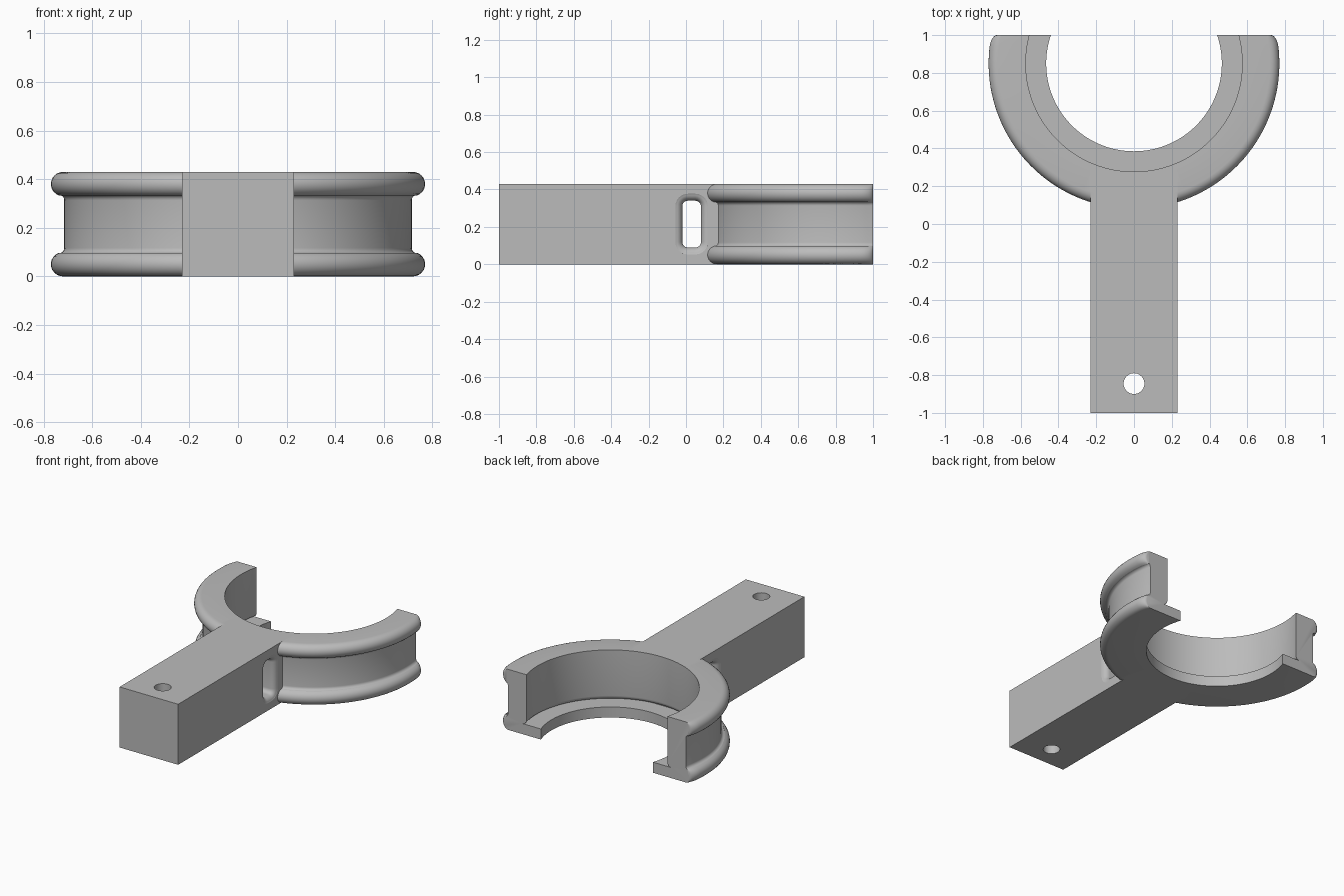
import bpy, bmesh, math

if "Cube" in bpy.data.objects:
    bpy.data.objects.remove(bpy.data.objects["Cube"])

H = 0.43          # overall height
CY = 0.85         # ring centre in y
HW = 0.23         # half width of the handle

grey = bpy.data.materials.new("plain grey")
grey.diffuse_color = (0.5, 0.5, 0.5, 1)
grey.use_nodes = True
grey.node_tree.nodes["Principled BSDF"].inputs["Base Color"].default_value = grey.diffuse_color


def arc(cx, cy, r, a0, a1, n=6):
    return [(cx + r * math.cos(math.radians(a0 + (a1 - a0) * i / n)),
             cy + r * math.sin(math.radians(a0 + (a1 - a0) * i / n))) for i in range(n + 1)]


def loft(name, sections):
    """Closed solid through a list of equal-length closed sections."""
    bm = bmesh.new()
    rings = [[bm.verts.new(p) for p in s] for s in sections]
    n = len(rings[0])
    for a, b in zip(rings, rings[1:]):
        for i in range(n):
            j = (i + 1) % n
            bm.faces.new((a[i], a[j], b[j], b[i]))
    bm.faces.new(rings[0])
    bm.faces.new(rings[-1])
    bmesh.ops.recalc_face_normals(bm, faces=bm.faces)
    me = bpy.data.meshes.new(name)
    bm.to_mesh(me)
    bm.free()
    me.materials.append(grey)
    ob = bpy.data.objects.new(name, me)
    bpy.context.collection.objects.link(ob)
    return ob


def boolean(target, other, op):
    mod = target.modifiers.new(op, 'BOOLEAN')
    mod.operation, mod.solver, mod.object = op, 'EXACT', other
    bpy.context.view_layer.objects.active = target
    bpy.ops.object.modifier_apply(modifier=mod.name)
    bpy.data.objects.remove(other, do_unlink=True)


# Ring cross-section (radius, height): rounded flanges, groove, inner lip
lower = arc(0.72, 0.05, 0.05, -90, 70, 10) + arc(0.737, 0.117, 0.022, -90, -180, 5)
upper = [(r, H - z) for r, z in reversed(lower)]
lip = arc(0.603, 0.105, 0.03, 180, 270, 5)
profile = [(0.465, 0)] + lower + upper + [(0.573, H)] + lip + [(0.465, 0.075)]


# Open ring, trimmed flat at y = 1 with the flange corners rounded in plan
def ring_section(t):
    pts = []
    for r, z in profile:
        a0 = math.asin((1 - CY) / r)
        a = a0 - t * (math.pi + 2 * a0)
        x, y = r * math.cos(a), CY + r * math.sin(a)
        if y > 0.94 and abs(x) > 0.7:
            f = 0.5 + 0.5 * math.sqrt(max(0, 1 - ((y - 0.94) / 0.06) ** 2))
            x = math.copysign(0.7 + (abs(x) - 0.7) * f, x)
        pts.append((x, y, z))
    return pts


ends = [0, 0.001, 0.003, 0.006, 0.009, 0.013, 0.018, 0.024]
steps = ends + [0.024 + 0.952 * i / 72 for i in range(1, 72)] + [1 - t for t in reversed(ends)]
bracket = loft("yoke_bracket", [ring_section(t) for t in steps])

# Handle bar, reaching into the ring wall
handle = loft("handle", [[(-HW, y, 0), (HW, y, 0), (HW, y, H), (-HW, y, H)] for y in (-1, 0.26)])
boolean(bracket, handle, 'UNION')


# Cross slot with flared, rounded mouths
def slot_section(x):
    R = 0.04
    d = max(0, abs(x) - (HW - R))
    o = R - math.sqrt(max(0, R * R - d * d))
    c = 0.03 + o
    pts = []
    for sy, sz, a in ((1, 1, 0), (-1, 1, 90), (-1, -1, 180), (1, -1, 270)):
        pts += arc(0.03 + sy * 0.02, H / 2 + sz * 0.095, c, a, a + 90, 6)
    return [(x, y, z) for y, z in pts]


half = [0.19, 0.2, 0.21, 0.218, 0.224, 0.228, 0.2299, 0.232]
slot = loft("slot_cutter", [slot_section(x) for x in [-x for x in reversed(half)] + half])
slot.hide_render = True
boolean(bracket, slot, 'DIFFERENCE')

# Pin hole near the handle end
circle = arc(0, -0.845, 0.055, 0, 360, 40)[:-1]
pin = loft("pin_cutter", [[(x, y, z) for x, y in circle] for z in (-0.1, H + 0.1)])
pin.hide_render = True
boolean(bracket, pin, 'DIFFERENCE')

bpy.context.view_layer.objects.active = bracket
bracket.select_set(True)
bpy.ops.object.shade_smooth_by_angle(angle=math.radians(35))
